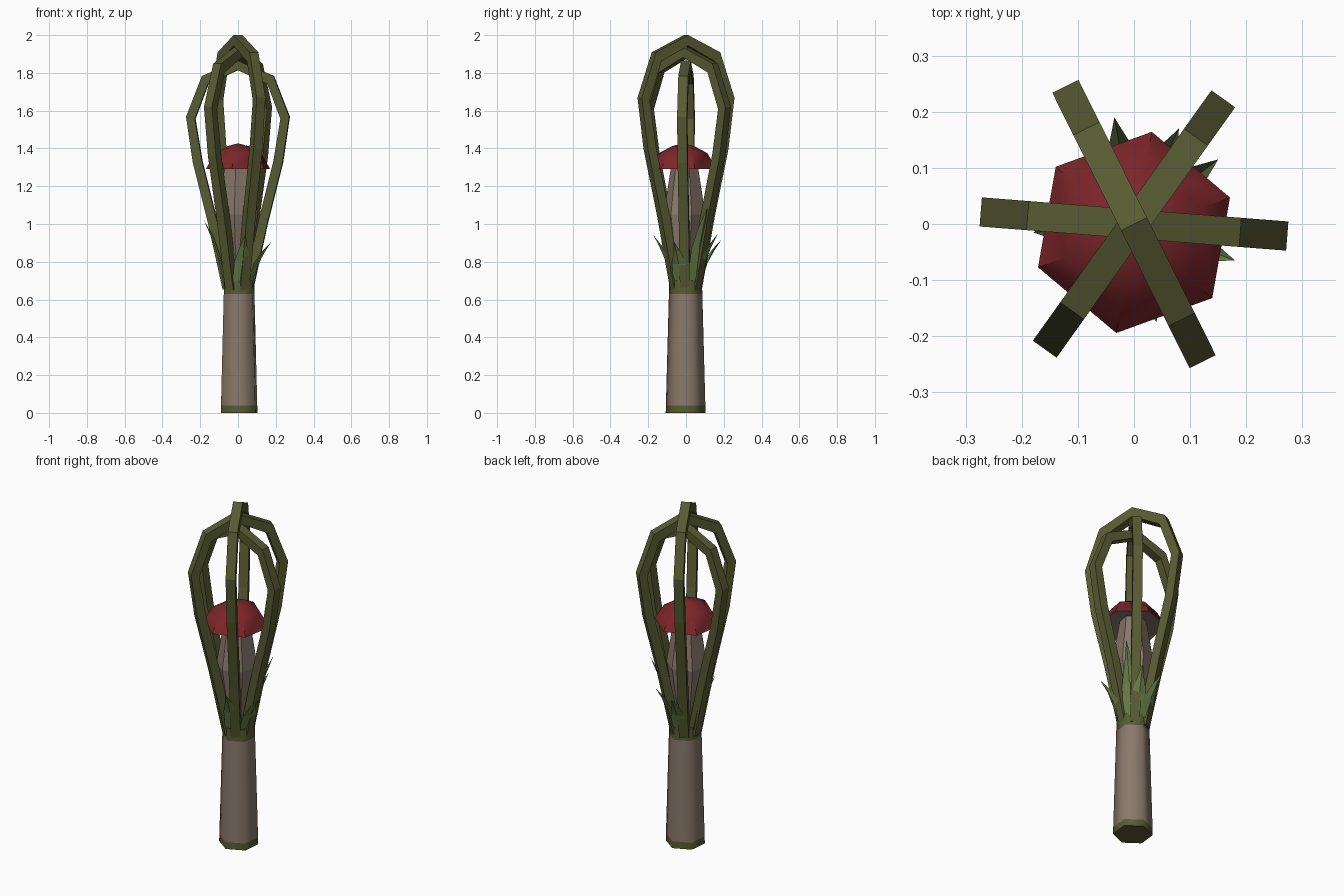
import bpy, bmesh
from math import sin, cos, pi, radians, atan2, hypot
from mathutils import Vector, Matrix

cube = bpy.data.objects.get("Cube")
if cube:
    bpy.data.objects.remove(cube)


def material(name, r, g, b):
    m = bpy.data.materials.new(name)
    m.use_nodes = True
    m.diffuse_color = (r, g, b, 1)
    bsdf = next(n for n in m.node_tree.nodes if n.type == 'BSDF_PRINCIPLED')
    bsdf.inputs["Base Color"].default_value = (r, g, b, 1)
    return m


TAN = material("pale wood", 0.25, 0.19, 0.145)
OLIVE = material("olive green", 0.095, 0.105, 0.032)
RED = material("dark red", 0.20, 0.019, 0.022)
LEAF = material("leaf green", 0.14, 0.20, 0.065)


def finish(bm, name, mats, smooth=None, closed=True):
    if closed:
        bmesh.ops.recalc_face_normals(bm, faces=bm.faces)
    me = bpy.data.meshes.new(name)
    bm.to_mesh(me)
    bm.free()
    for m in mats:
        me.materials.append(m)
    ob = bpy.data.objects.new(name, me)
    bpy.context.collection.objects.link(ob)
    if smooth:
        bpy.ops.object.select_all(action='DESELECT')
        ob.select_set(True)
        bpy.context.view_layer.objects.active = ob
        bpy.ops.object.shade_smooth_by_angle(angle=radians(smooth))
    return ob


def turned(name, profile, bands, mats, centre, spin, smooth=None):
    """Six-sided turned solid; bands gives the material index of each step."""
    bm = bmesh.new()
    rings = []
    for r, z in profile:
        rings.append([bm.verts.new((centre[0] + r * cos(spin + k * pi / 3),
                                    centre[1] + r * sin(spin + k * pi / 3), z))
                      for k in range(6)])
    bm.faces.new(rings[0]).material_index = bands[0]
    for a, b, band in zip(rings, rings[1:], bands):
        for k in range(6):
            j = (k + 1) % 6
            bm.faces.new((a[k], a[j], b[j], b[k])).material_index = band
    bm.faces.new(rings[-1]).material_index = bands[-1]
    return finish(bm, name, mats, smooth)


# handle with a green band at each end
turned("handle",
       [(0.106, 0), (0.105, 0.04), (0.089, 0.63), (0.087, 0.70)],
       [1, 0, 1], [TAN, OLIVE], (0.006, -0.002), radians(24), 62)

# mushroom inside the cage
turned("mushroom_stem", [(0.05, 0.69), (0.112, 1.05), (0.07, 1.32)],
       [0, 0], [TAN], (0, -0.008), radians(20))
turned("mushroom_cap",
       [(0.06, 1.315), (0.182, 1.29), (0.13, 1.375), (0.06, 1.412), (0.008, 1.425)],
       [1, 0, 0, 0], [RED, TAN], (0, -0.015), radians(20), 50)

# three crossing wire loops: half profiles as (radius, share of height)
OUTER = [(0.08, -0.04), (0.16, 0.27), (0.238, 0.535), (0.274, 0.745), (0.19, 0.93), (0, 1)]
INNER = [(0.03, -0.04), (0.113, 0.28), (0.19, 0.545), (0.227, 0.735), (0.158, 0.893), (0, 0.957)]


def wire_loop(name, angle, height, width=0.052):
    bm = bmesh.new()
    turn = Matrix.Rotation(angle, 3, 'Z')

    def both_sides(half):
        return half + [(-r, h) for r, h in reversed(half[:-1])]

    sections = []
    for o, i in zip(both_sides(OUTER), both_sides(INNER)):
        corners = ((o, -1), (o, 1), (i, 1), (i, -1))
        sections.append([bm.verts.new(turn @ Vector((p[0], s * width / 2, 0.70 + p[1] * height)))
                         for p, s in corners])
    for a, b in zip(sections, sections[1:]):
        for k in range(4):
            j = (k + 1) % 4
            bm.faces.new((a[k], a[j], b[j], b[k]))
    bm.faces.new(sections[0])
    bm.faces.new(sections[-1])
    finish(bm, name, [OLIVE])


wire_loop("wire_loop_low", radians(-4.5), 1.165)
wire_loop("wire_loop_middle", radians(54.5), 1.235)
wire_loop("wire_loop_high", radians(116.5), 1.30)


# pointed leaves sprouting from the handle top, each creased along its middle
def leaf(name, x, y, z):
    angle, reach = atan2(y, x), hypot(x, y)
    bm = bmesh.new()
    rows = []
    for share, half_width in ((0, 0.046), (0.45, 0.042), (0.75, 0.02)):
        r = 0.082 + (reach - 0.082) * share ** 1.5
        h = 0.69 + (z - 0.69) * share
        row = []
        for s in (-1, 0, 1):
            rad = r - 0.012 * abs(s)
            side = s * half_width
            row.append(bm.verts.new((rad * cos(angle) - side * sin(angle),
                                     rad * sin(angle) + side * cos(angle), h)))
        rows.append(row)
    tip = bm.verts.new((x, y, z))
    for a, b in zip(rows, rows[1:]):
        for k in range(2):
            bm.faces.new((a[k], a[k + 1], b[k + 1], b[k]))
    for k in range(2):
        bm.faces.new((rows[-1][k], rows[-1][k + 1], tip))
    finish(bm, name, [LEAF], closed=False)


TIPS = [(-0.035, 0.19, 0.92), (0.08, 0.17, 0.95), (0.15, 0.115, 1.09),
        (0.18, -0.065, 0.91), (0.04, -0.175, 0.945), (-0.18, -0.015, 1.02)]
for n, tip in enumerate(TIPS):
    leaf(f"leaf_{n + 1}", *tip)
